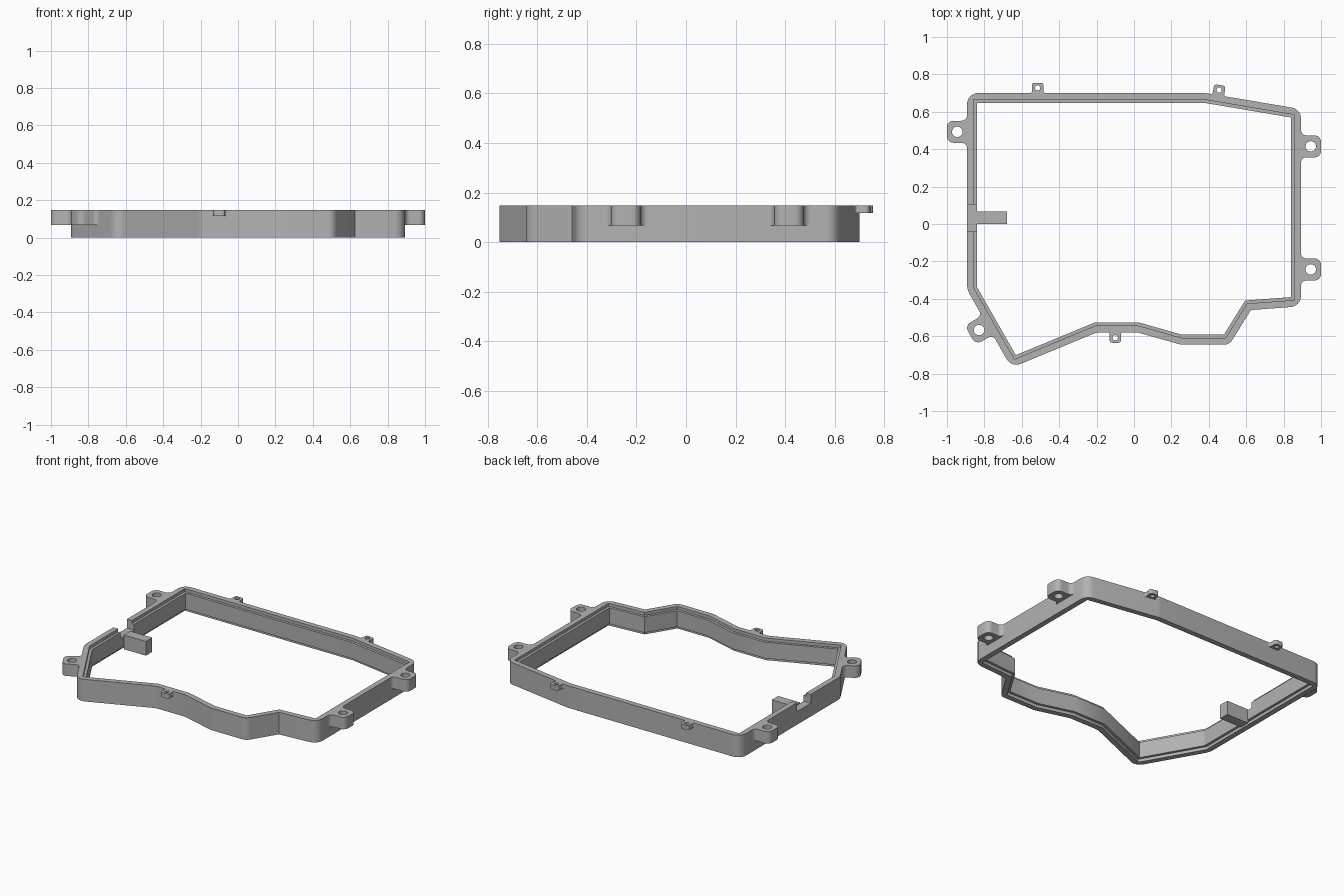
import bpy, bmesh, math
from mathutils import Vector, Matrix

if "Cube" in bpy.data.objects:
    bpy.data.objects.remove(bpy.data.objects["Cube"])

grey = bpy.data.materials.new("plain grey")
grey.diffuse_color = (0.45, 0.45, 0.45, 1)
grey.use_nodes = True
grey.node_tree.nodes["Principled BSDF"].inputs["Base Color"].default_value = grey.diffuse_color
H = 0.147


def finish(name, bm):
    bmesh.ops.recalc_face_normals(bm, faces=bm.faces)
    me = bpy.data.meshes.new(name)
    bm.to_mesh(me)
    bm.free()
    me.materials.append(grey)
    ob = bpy.data.objects.new(name, me)
    bpy.context.collection.objects.link(ob)
    return ob


def smooth(ob):
    bpy.ops.object.select_all(action='DESELECT')
    bpy.context.view_layer.objects.active = ob
    ob.select_set(True)
    bpy.ops.object.shade_smooth_by_angle(angle=math.radians(25))


def box(name, lo, hi):
    bm = bmesh.new()
    bmesh.ops.create_cube(bm, size=1)
    for v in bm.verts:
        v.co = [lo[i] + (v.co[i] + 0.5) * (hi[i] - lo[i]) for i in range(3)]
    return finish(name, bm)


def rounded(points, n=8):
    """Closed polygon of (x, y, radius): list of arc samples for each corner."""
    out = []
    for i, (x, y, r) in enumerate(points):
        p = Vector((x, y))
        a = (Vector(points[i - 1][:2]) - p).normalized()
        b = (Vector(points[(i + 1) % len(points)][:2]) - p).normalized()
        if r == 0:
            out.append([p])
            continue
        half = a.angle(b) / 2
        c = p + (a + b).normalized() * r / math.sin(half)
        t = r / math.tan(half)
        s, e = p + a * t - c, p + b * t - c
        turn = -s.angle_signed(e)
        out.append([c + Matrix.Rotation(turn * k / n, 2) @ s for k in range(n + 1)])
    return out


def inset_corner(points, i, d):
    """Mitred corner of a clockwise outline, moved inward by d."""
    p = Vector(points[i][:2])
    u = (p - Vector(points[i - 1][:2])).normalized()
    v = (Vector(points[(i + 1) % len(points)][:2]) - p).normalized()
    nu, nv = Vector((u.y, -u.x)), Vector((v.y, -v.x))
    return p + (nu + nv) * d / (1 + nu.dot(nv))


# Frame wall: stepped section swept round a clockwise outline
outline = [(-0.893, 0.70, 0.06), (0.385, 0.70, 0.1), (0.893, 0.614, 0.06),
           (0.893, -0.44, 0.06), (0.625, -0.46, 0), (0.51, -0.645, 0.05),
           (0.25, -0.645, 0.1), (0.02, -0.58, 0.1), (-0.20, -0.58, 0.1),
           (-0.655, -0.768, 0.06), (-0.893, -0.35, 0.12)]
section = [(0, 0), (0, H), (0.036, H), (0.036, H - 0.02), (0.053, H - 0.02),
           (0.053, 0.02), (0.036, 0.02), (0.036, 0)]
arcs = rounded(outline)
bm = bmesh.new()
rings = []
for d, z in section:
    ring = []
    for i, arc in enumerate(arcs):
        for p in arc:
            q = p if d == 0 else inset_corner(outline, i, d)
            ring.append(bm.verts.new((q.x, q.y, z)))
    rings.append(ring)
for r, ring in enumerate(rings):
    nxt = rings[(r + 1) % len(rings)]
    for k in range(len(ring)):
        j = (k + 1) % len(ring)
        bm.faces.new((ring[k], ring[j], nxt[j], nxt[k]))
bmesh.ops.remove_doubles(bm, verts=bm.verts, dist=1e-5)
frame = finish("frame_wall", bm)

# Notch in the left wall
cutter = box("notch_cutter", (-1.0, -0.04, 0.088), (-0.8, 0.105, 0.3))
cutter.hide_render = True
cutter.hide_set(True)
cut = frame.modifiers.new("notch", 'BOOLEAN')
cut.operation = 'DIFFERENCE'
cut.solver = 'EXACT'
cut.object = cutter
smooth(frame)

# Block reaching inward from the notch
box("inner_block", (-0.842, 0.0, 0.0), (-0.68, 0.067, 0.095))


def lug(name, x, y, angle, reach, half, corner, flare, hole, z0):
    """Rounded lug with a hole at (x, y); angle is the outward direction."""
    back = -(reach[0] + 0.012)
    wall = -reach[0]
    shape = [(back, -half - flare, 0), (wall, -half - flare, 0),
             (wall, -half, flare * 0.95), (reach[1], -half, corner),
             (reach[1], half, corner), (wall, half, flare * 0.95),
             (wall, half + flare, 0), (back, half + flare, 0)]
    loop = [p for arc in rounded(shape, 6) for p in arc]
    circle = [Vector((hole * math.cos(a), hole * math.sin(a)))
              for a in (2 * math.pi * k / 24 for k in range(24))]
    bm = bmesh.new()
    edges = []
    for pts in (loop, circle):
        vs = [bm.verts.new((p.x, p.y, z0)) for p in pts]
        edges += [bm.edges.new((vs[k - 1], vs[k])) for k in range(len(vs))]
    bmesh.ops.triangle_fill(bm, edges=edges, use_beauty=True)
    ext = bmesh.ops.extrude_face_region(bm, geom=bm.faces[:], use_keep_orig=True)
    for v in ext["geom"]:
        if isinstance(v, bmesh.types.BMVert):
            v.co.z = H
    bmesh.ops.transform(bm, verts=bm.verts, matrix=Matrix.Translation((x, y, 0))
                        @ Matrix.Rotation(math.radians(angle), 4, 'Z'))
    smooth(finish(name, bm))


# Large screw lugs
for name, x, y, angle, depth in [("screw_lug_left", -0.945, 0.493, 180, 0.052),
                                 ("screw_lug_right_back", 0.945, 0.415, 0, 0.052),
                                 ("screw_lug_right_front", 0.945, -0.243, 0, 0.052),
                                 ("screw_lug_front_left", -0.828, -0.567, 209.7, 0.052)]:
    lug(name, x, y, angle, (depth, 0.055), 0.059, 0.035, 0.03, 0.028, 0.067)

# Small clip lugs
for name, x, y, angle in [("clip_lug_back_left", -0.515, 0.728, 90),
                          ("clip_lug_back_right", 0.455, 0.716, 80.5),
                          ("clip_lug_front", -0.10, -0.608, 270)]:
    lug(name, x, y, angle, (0.028, 0.027), 0.031, 0.015, 0.01, 0.014, 0.117)
